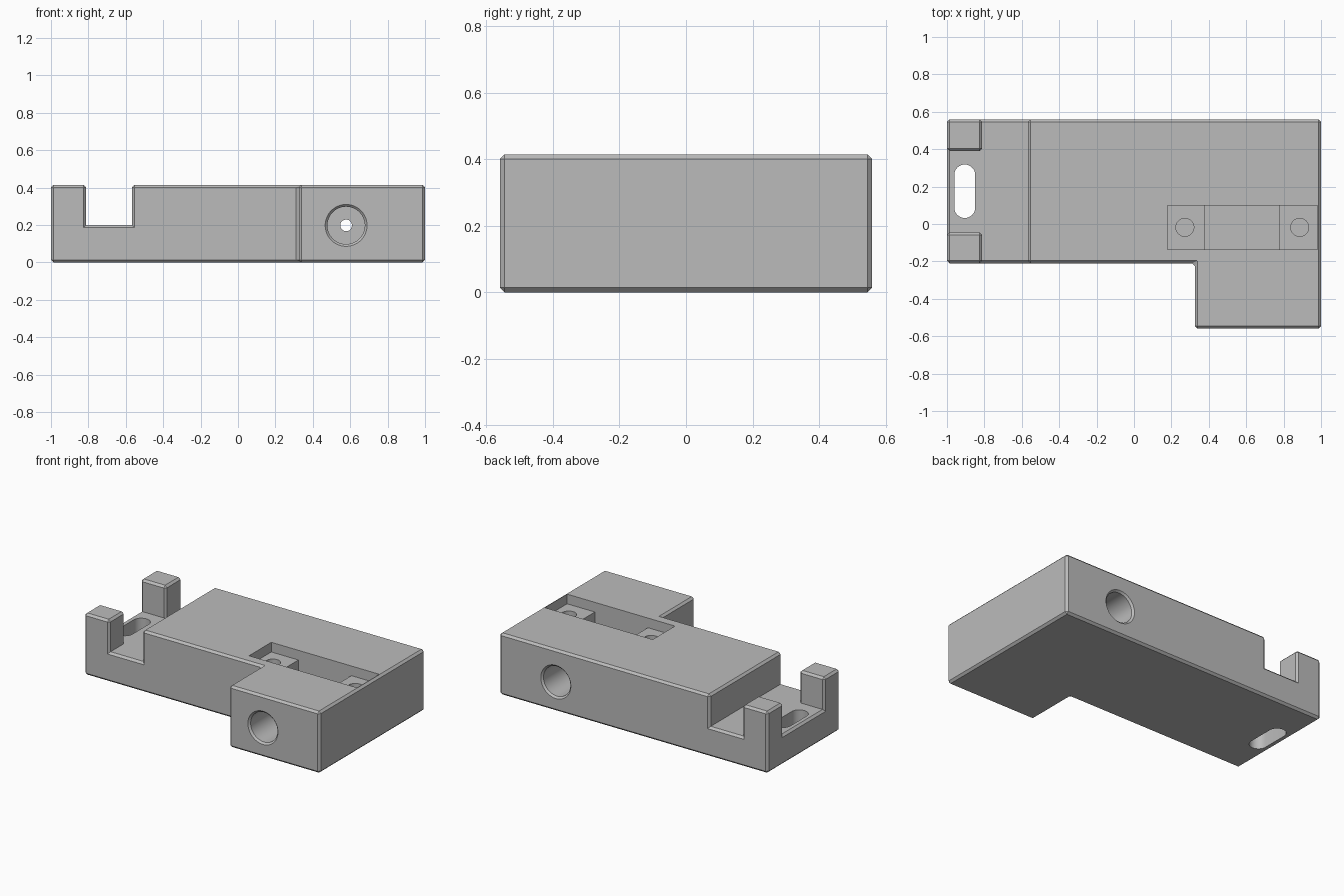
import bpy, bmesh
from math import cos, sin, pi
from mathutils import Vector

old = bpy.data.objects.get("Cube")
if old:
    bpy.data.objects.remove(old, do_unlink=True)

grey = bpy.data.materials.new("plain grey")
grey.use_nodes = True
COLOUR = (0.5, 0.5, 0.5, 1)
grey.diffuse_color = COLOUR
grey.node_tree.nodes["Principled BSDF"].inputs["Base Color"].default_value = COLOUR

TOP = 0.415
CHAMFER = 0.014


def make_object(name, bm):
    bmesh.ops.recalc_face_normals(bm, faces=bm.faces)
    mesh = bpy.data.meshes.new(name)
    bm.to_mesh(mesh)
    bm.free()
    mesh.materials.append(grey)
    obj = bpy.data.objects.new(name, mesh)
    bpy.context.collection.objects.link(obj)
    return obj


def prism(name, outline, low, high):
    """Extrude a plan outline between two heights."""
    bm = bmesh.new()
    face = bm.faces.new([bm.verts.new((x, y, low)) for x, y in outline])
    ext = bmesh.ops.extrude_face_region(bm, geom=[face])["geom"]
    bmesh.ops.translate(bm, vec=(0, 0, high - low),
                        verts=[v for v in ext if isinstance(v, bmesh.types.BMVert)])
    return make_object(name, bm)


def box(name, x0, x1, y0, y1, low, high):
    return prism(name, [(x0, y0), (x1, y0), (x1, y1), (x0, y1)], low, high)


def disc(x, y, r, n=48):
    return [(x + r * cos(2 * pi * i / n), y + r * sin(2 * pi * i / n)) for i in range(n)]


def lathe_y(name, x, z, profile, n=64):
    """Turn a closed (y, radius) profile about an axis along y."""
    bm = bmesh.new()
    rings = [[bm.verts.new((x + r * cos(2 * pi * i / n), y, z + r * sin(2 * pi * i / n)))
              for i in range(n)] for y, r in profile]
    for a, b in zip(rings, rings[1:]):
        for i in range(n):
            j = (i + 1) % n
            bm.faces.new((a[i], a[j], b[j], b[i]))
    bm.faces.new(rings[0])
    bm.faces.new(rings[-1])
    return make_object(name, bm)


def cut(target, cutter):
    cutter.hide_render = True
    mod = target.modifiers.new("cut", "BOOLEAN")
    mod.operation = "DIFFERENCE"
    mod.solver = "EXACT"
    mod.object = cutter
    bpy.context.view_layer.update()
    graph = bpy.context.evaluated_depsgraph_get()
    mesh = bpy.data.meshes.new_from_object(target.evaluated_get(graph))
    target.modifiers.clear()
    target.data = mesh
    bpy.data.objects.remove(cutter, do_unlink=True)


# L-shaped block
block = prism("sensor_block", [(-1, -0.21), (0.325, -0.21), (0.325, -0.56), (1, -0.56),
                               (1, 0.56), (-1, 0.56)], 0, TOP)

# cross channel and end notch, leaving two corner posts
cut(block, prism("channel_cutter", [(-1.1, -0.045), (-0.812, -0.045), (-0.812, -0.4),
                                    (-0.567, -0.4), (-0.567, 0.7), (-0.812, 0.7),
                                    (-0.812, 0.39), (-1.1, 0.39)], 0.2, 0.6))

# chamfer the outward edges and the inner corner of the L
bm = bmesh.new()
bm.from_mesh(block.data)
bmesh.ops.remove_doubles(bm, verts=bm.verts, dist=0.0001)
bmesh.ops.dissolve_limit(bm, angle_limit=0.02, verts=bm.verts, edges=bm.edges)


def chamfered(edge):
    if len(edge.link_faces) != 2 or edge.calc_face_angle(0) < 0.5:
        return False
    inner = all((v.co.xy - Vector((0.325, -0.21))).length < 0.01 for v in edge.verts)
    return edge.is_convex or inner


bmesh.ops.bevel(bm, geom=[e for e in bm.edges if chamfered(e)], offset=CHAMFER,
                offset_type="OFFSET", segments=1, affect="EDGES", clamp_overlap=True)
bmesh.ops.recalc_face_normals(bm, faces=bm.faces)
bm.to_mesh(block.data)
bm.free()

# stepped sensor pocket with a deep centre and two screw ledges
cut(block, box("ledge_cutter", 0.178, 0.982, -0.137, 0.1, 0.35, 0.6))
cut(block, box("well_cutter", 0.38, 0.775, -0.137, 0.1, 0.06, 0.5))
for x in (0.272, 0.886):
    cut(block, prism("screw_cutter", disc(x, -0.018, 0.048), 0.1, 0.5))

# rounded mounting slot through the floor
r = 0.056
arc = [pi * i / 20 for i in range(21)]
slot = [(-0.905 + r * cos(a), 0.262 + r * sin(a)) for a in arc]
slot += [(-0.905 - r * cos(a), 0.088 - r * sin(a)) for a in arc]
cut(block, prism("slot_cutter", slot, -0.1, 0.5))

# front and back bores with chamfered mouths, joined by a narrow guide hole
for side in (-1, 1):
    cut(block, lathe_y("bore_cutter", 0.578, 0.198,
                       [(side * 0.575, 0.127), (side * 0.548, 0.1), (side * 0.24, 0.1)]))
cut(block, lathe_y("guide_cutter", 0.578, 0.198, [(-0.4, 0.031), (0.4, 0.031)]))

# smooth bores, crisp block edges
bpy.ops.object.select_all(action="DESELECT")
block.select_set(True)
bpy.context.view_layer.objects.active = block
bpy.ops.object.shade_smooth_by_angle(angle=0.4)
